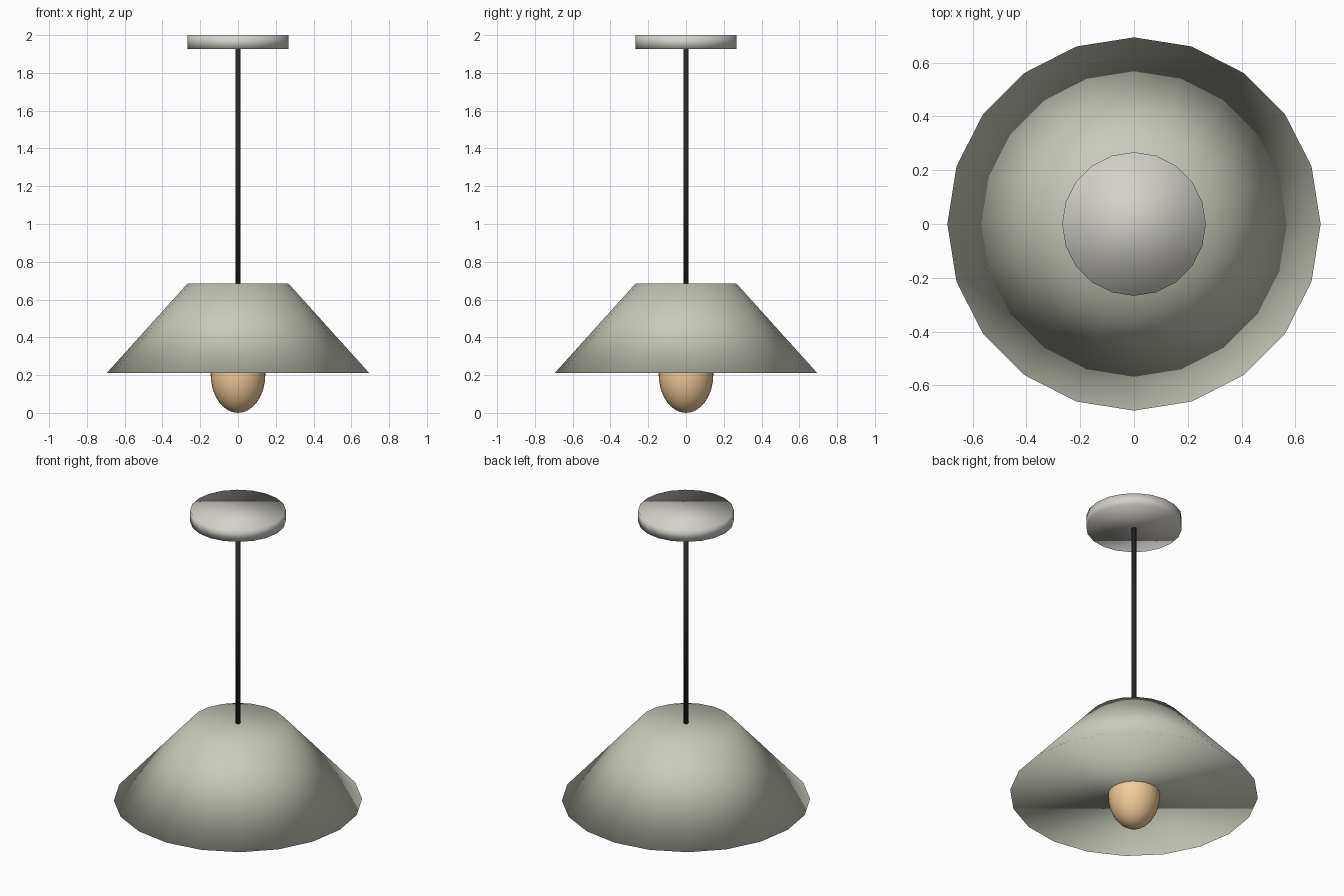
import bpy

if "Cube" in bpy.data.objects:
    bpy.data.objects.remove(bpy.data.objects["Cube"])


def paint(obj, name, rgb):
    mat = bpy.data.materials.new(name)
    mat.diffuse_color = (*rgb, 1)
    mat.use_nodes = True
    mat.node_tree.nodes["Principled BSDF"].inputs["Base Color"].default_value = mat.diffuse_color
    obj.data.materials.append(mat)


def tapered(name, r_low, r_high, z_low, z_high, sides):
    # closed, fully smooth-shaded frustum between two heights
    bpy.ops.mesh.primitive_cone_add(vertices=sides, radius1=r_low, radius2=r_high,
                                    depth=z_high - z_low,
                                    location=(0, 0, (z_low + z_high) / 2))
    obj = bpy.context.object
    obj.name = name
    bpy.ops.object.shade_smooth()
    return obj


# Ceiling mount
canopy = tapered("ceiling_canopy", 0.267, 0.267, 1.927, 2.0, 20)
paint(canopy, "warm_grey", (0.66, 0.64, 0.59))

# Hanging cord
cord = tapered("cord", 0.013, 0.013, 0.68, 1.93, 12)
paint(cord, "black_cord", (0.02, 0.02, 0.02))

# Lamp shade, solid with flat underside
shade = tapered("lamp_shade", 0.694, 0.267, 0.212, 0.685, 20)
paint(shade, "sage_grey", (0.58, 0.59, 0.49))

# Bulb, upper half hidden in the shade
bpy.ops.mesh.primitive_uv_sphere_add(segments=24, ring_count=16, radius=1,
                                     location=(0, 0, 0.205))
bulb = bpy.context.object
bulb.name = "bulb"
bulb.scale = (0.145, 0.145, 0.205)
bpy.ops.object.transform_apply(location=False, rotation=False, scale=True)
bpy.ops.object.shade_smooth()
paint(bulb, "warm_glow", (0.9, 0.6, 0.33))
